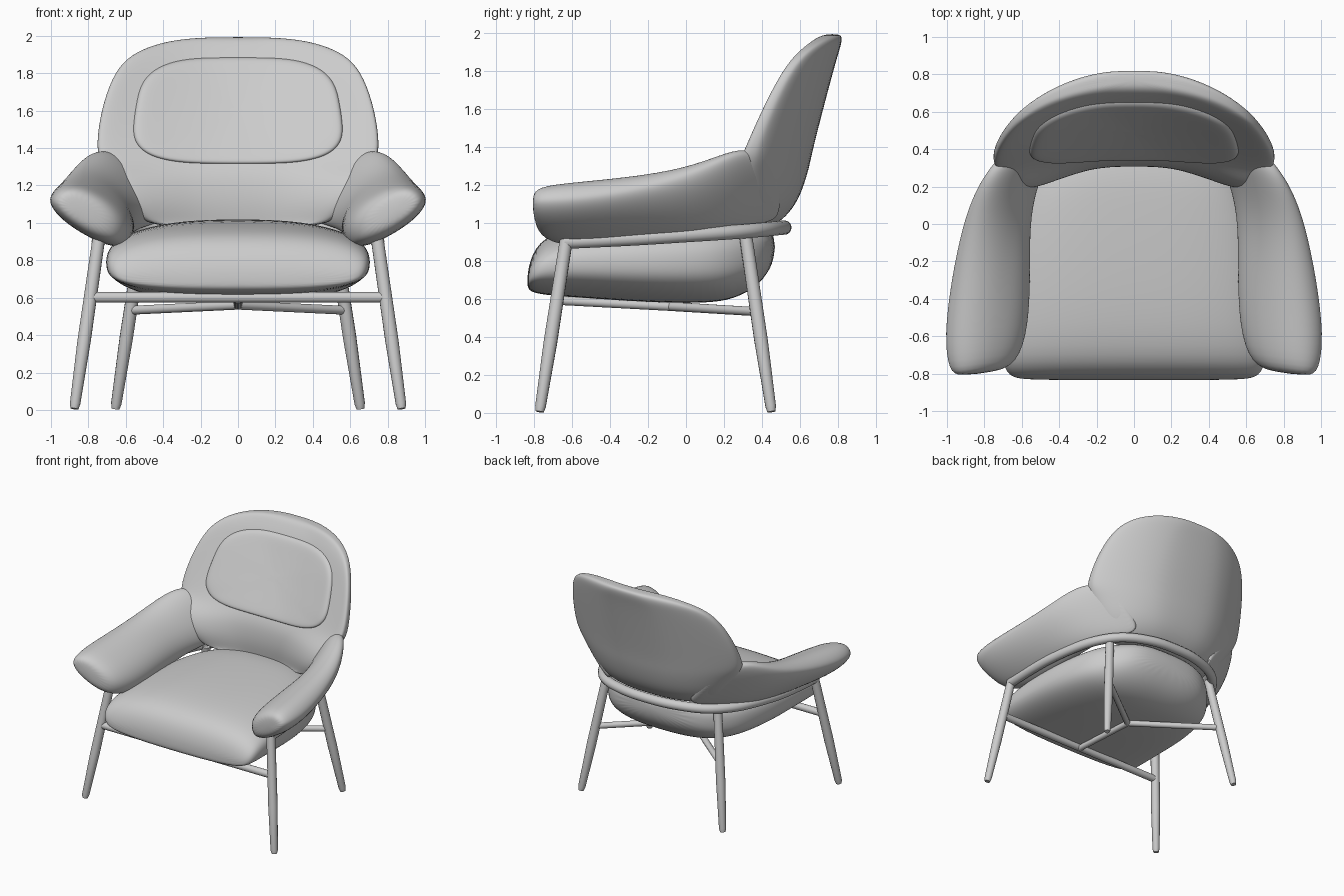
import bpy, bmesh, math
from mathutils import Vector

old = bpy.data.objects.get("Cube")
if old:
    bpy.data.objects.remove(old, do_unlink=True)

grey = bpy.data.materials.new("soft_grey")
grey.use_nodes = True
colour = (0.6, 0.6, 0.6, 1)
grey.diffuse_color = colour
grey.node_tree.nodes["Principled BSDF"].inputs["Base Color"].default_value = colour


def unit_ring(count, power):
    """Points of a unit superellipse."""
    ring = []
    for i in range(count):
        a = math.tau * (i + 0.5) / count
        c, s = math.cos(a), math.sin(a)
        ring.append((math.copysign(abs(c) ** (2 / power), c),
                     math.copysign(abs(s) ** (2 / power), s)))
    return ring


def loft(name, rings):
    """Skin a list of equal rings, cap the ends and smooth the result."""
    bm = bmesh.new()
    rows = [[bm.verts.new(p) for p in ring] for ring in rings]
    count = len(rows[0])
    for low, high in zip(rows, rows[1:]):
        for i in range(count):
            j = (i + 1) % count
            bm.faces.new((low[i], low[j], high[j], high[i]))
    bm.faces.new(rows[0])
    bm.faces.new(rows[-1])
    bmesh.ops.recalc_face_normals(bm, faces=bm.faces)
    mesh = bpy.data.meshes.new(name)
    bm.to_mesh(mesh)
    bm.free()
    mesh.shade_smooth()
    mesh.materials.append(grey)
    obj = bpy.data.objects.new(name, mesh)
    bpy.context.collection.objects.link(obj)
    smooth = obj.modifiers.new("smooth", 'SUBSURF')
    smooth.levels = smooth.render_levels = 2


def tube(name, points, radius, kind='POLY', radii=None):
    """Round bar through the given points."""
    curve = bpy.data.curves.new(name, 'CURVE')
    curve.dimensions = '3D'
    curve.bevel_depth = radius
    curve.bevel_resolution = 5
    curve.use_fill_caps = True
    spline = curve.splines.new(kind)
    spline.points.add(len(points) - 1)
    for i, (point, p) in enumerate(zip(spline.points, points)):
        point.co = (*p, 1)
        point.radius = radii[i] if radii else 1
    if kind == 'NURBS':
        spline.order_u = 3
        spline.use_endpoint_u = True
        spline.resolution_u = 8
    spline.use_smooth = True
    curve.materials.append(grey)
    obj = bpy.data.objects.new(name, curve)
    bpy.context.collection.objects.link(obj)


# Seat: cross-sections from front to back (y, half width, bottom, top)
seat_rows = [
    (-.835, .54, .67, .71), (-.825, .66, .64, .80), (-.76, .71, .62, .93),
    (-.55, .71, .605, .985), (-.2, .70, .58, 1.01), (.1, .64, .575, 1.02),
    (.25, .56, .595, 1.02), (.39, .43, .67, 1.0), (.47, .25, .80, .95)]
loft("seat_cushion", [
    [(x * w, y, (top + low) / 2 + z * (top - low) / 2) for x, z in unit_ring(28, 2.7)]
    for y, w, low, top in seat_rows])

# Backrest: level cross-sections (z, half width, back y, front y, front curvature)
back_rows = [
    (.97, .44, .45, .33, .6), (1.03, .53, .535, .325, .6), (1.12, .61, .605, .32, .6),
    (1.24, .69, .65, .33, .45), (1.32, .735, .672, .355, .24), (1.4, .762, .69, .405, .24),
    (1.6, .735, .74, .515, .29), (1.78, .675, .785, .61, .34), (1.88, .60, .81, .655, .34),
    (1.94, .49, .825, .69, .34), (1.98, .34, .825, .715, .36), (1.993, .16, .805, .745, .36)]
bulge = 0.45


def back_ring(z, w, back, front, curve):
    ring = []
    for u, v in unit_ring(36, 3.6):
        x = u * w
        far, near = back - bulge * x * x, front - curve * x * x
        ring.append((x, (far + near) / 2 + v * (far - near) / 2, z))
    return ring


loft("backrest_shell", [back_ring(*row) for row in back_rows])


def front_y(x, z):
    """Front surface of the backrest at a given place."""
    for a, b in zip(back_rows, back_rows[1:]):
        if z <= b[0]:
            t = (z - a[0]) / (b[0] - a[0])
            mix = [p + (q - p) * t for p, q in zip(a, b)]
            return mix[3] - mix[4] * x * x


# Back pillow: rounded pad following the front of the backrest
pillow_rings = []
for r, offset in [(.97, .06), (1.0, .03), (.99, 0), (.95, -.018), (.85, -.026),
                  (.6, -.03), (.3, -.03), (.08, -.03)]:
    ring = []
    for u, v in unit_ring(36, 3.4):
        x, z = u * r * .555 * (1 - .08 * v * r), 1.6 + v * r * .29
        ring.append((x, front_y(x, z) + offset, z))
    pillow_rings.append(ring)
loft("back_pillow", pillow_rings)

# Arms: (y, outer x, outer z, inner x, inner z, upper half, lower half)
arm_rows = [
    (-.815, .93, 1.12, .75, 1.02, .05, .04), (-.79, .985, 1.14, .64, .93, .13, .08),
    (-.6, 1.01, 1.145, .58, .89, .165, .09), (-.3, .97, 1.185, .58, .90, .165, .09),
    (0, .90, 1.265, .59, .92, .135, .09), (.18, .83, 1.345, .56, .95, .12, .08),
    (.31, .755, 1.39, .50, .98, .10, .06), (.42, .66, 1.34, .42, 1.0, .08, .03),
    (.50, .54, 1.24, .36, 1.03, .05, .02)]


def arm_ring(side, y, xo, zo, xi, zi, upper, lower):
    outer, inner = Vector((xo, zo)), Vector((xi, zi))
    axis = (outer - inner) / 2
    normal = Vector((-axis.y, axis.x)).normalized()
    ring = []
    for u, v in unit_ring(24, 2.2):
        p = (outer + inner) / 2 + axis * u + normal * v * (upper if v > 0 else lower)
        ring.append((side * p.x, y + .12 * max(0, .95 - p.x) * (y < 0), p.y))
    return ring


# Frame: everything that exists on both sides
hub = Vector((0, -.08, .56))
for word, s in (("left", 1), ("right", -1)):
    loft(word + "_arm", [arm_ring(s, *row) for row in arm_rows])
    for place, foot, top, height in (
            ("front", (.875, -.77, .006), (.745, -.63, .91), .6),
            ("rear", (.655, .45, .006), (.51, .31, .96), .53)):
        a, b = Vector((foot[0] * s, *foot[1:])), Vector((top[0] * s, *top[1:]))
        tube(f"{word}_{place}_leg", [a, a.lerp(b, .03), a.lerp(b, .4), b], .036,
             radii=[.6, .78, 1, .95])
        joint = a.lerp(b, height / b.z)
        if place == "rear":
            tube(word + "_rear_stretcher", [joint, hub], .024)
        elif s == 1:
            # Front crossbar and the bar running back to the hub
            tube("front_crossbar", [joint, (-joint.x, joint.y, joint.z)], .029)
            tube("centre_stretcher", [(0, joint.y, joint.z - .01), hub], .024)

# Top rail: bent tube under the arms and round the back
half_rail = [(.745, -.64, .90), (.745, -.3, .915), (.69, 0, .935), (.61, .24, .95),
             (.46, .42, .965), (.2, .51, .975)]
tube("top_rail", half_rail + [(0, .52, .975)] + [(-x, y, z) for x, y, z in reversed(half_rail)],
     .038, 'NURBS')
